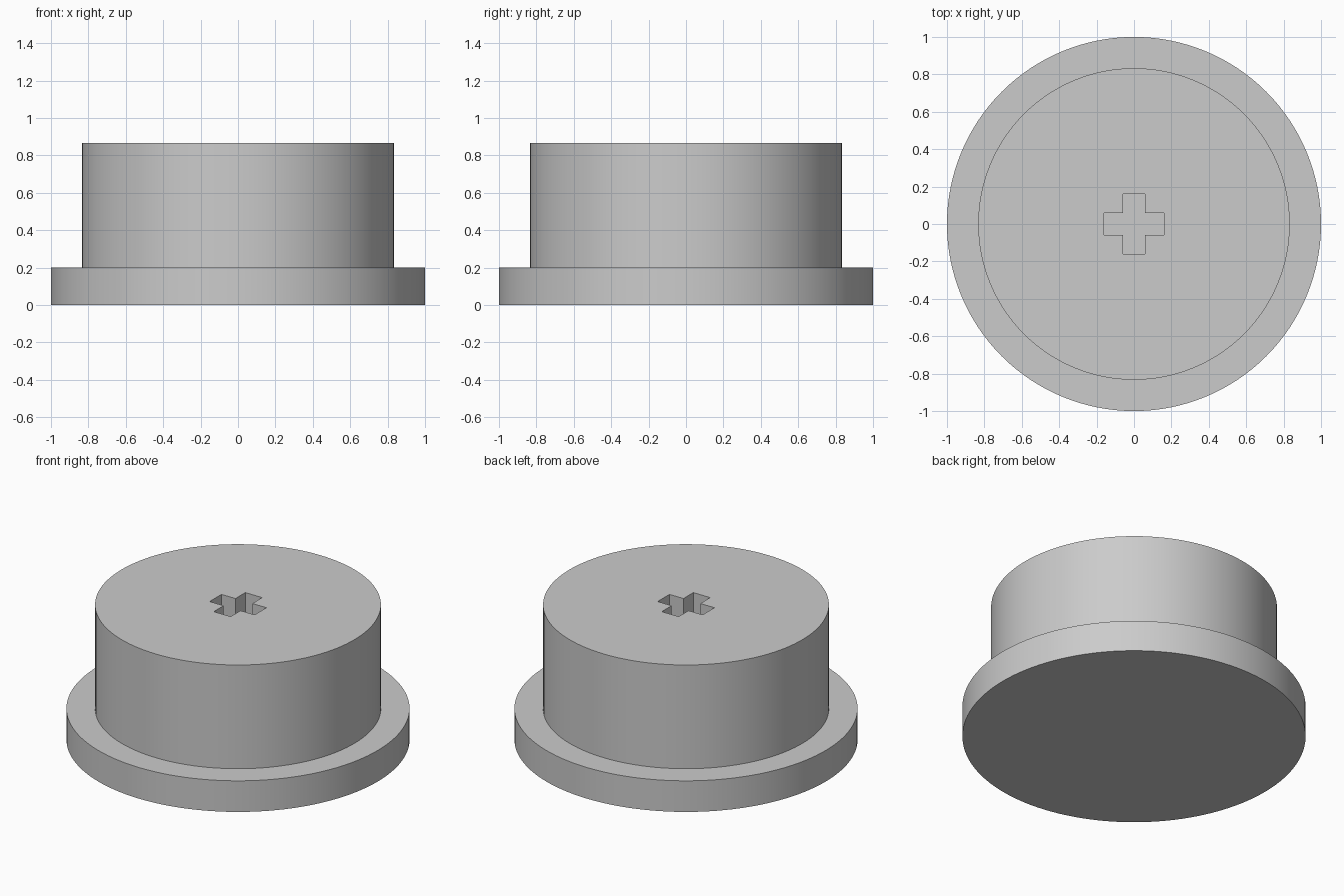
import bpy

old = bpy.data.objects.get("Cube")
if old:
    bpy.data.objects.remove(old, do_unlink=True)

BASE_RADIUS, BASE_TOP = 1.0, 0.2
BODY_RADIUS, BODY_TOP = 0.833, 0.867
ARM_LENGTH, ARM_WIDTH = 0.32, 0.12
SIDES = 128

grey = bpy.data.materials.new("plain grey")
grey.use_nodes = True
colour = (0.6, 0.6, 0.6, 1.0)
grey.diffuse_color = colour
grey.node_tree.nodes["Principled BSDF"].inputs["Base Color"].default_value = colour


def disc(name, radius, bottom, top):
    bpy.ops.mesh.primitive_cylinder_add(
        vertices=SIDES, radius=radius, depth=top - bottom,
        location=(0, 0, (bottom + top) / 2))
    obj = bpy.context.object
    obj.name = name
    obj.data.materials.append(grey)
    return obj


def cross_cutter(name, bottom, top):
    # Outline one arm corner, then turn it through four quarters
    a, w = ARM_LENGTH / 2, ARM_WIDTH / 2
    outline = []
    corner = [(a, -w), (a, w), (w, w)]
    for _ in range(4):
        outline += corner
        corner = [(-y, x) for x, y in corner]
    n = len(outline)
    verts = [(x, y, z) for z in (bottom, top) for x, y in outline]
    faces = [tuple(reversed(range(n))), tuple(range(n, 2 * n))]
    faces += [(i, (i + 1) % n, (i + 1) % n + n, i + n) for i in range(n)]
    mesh = bpy.data.meshes.new(name)
    mesh.from_pydata(verts, [], faces)
    mesh.materials.append(grey)
    obj = bpy.data.objects.new(name, mesh)
    bpy.context.collection.objects.link(obj)
    return obj


# Wide flange and the taller drum standing on it
flange = disc("base_flange", BASE_RADIUS, 0, BASE_TOP)
drum = disc("drum_body", BODY_RADIUS, BASE_TOP, BODY_TOP)

# Cross-shaped axle socket running down to the flange
cutter = cross_cutter("socket_cutter", BASE_TOP - 0.1, BODY_TOP + 0.1)
cut = drum.modifiers.new("axle_socket", "BOOLEAN")
cut.operation = "DIFFERENCE"
cut.solver = "EXACT"
cut.object = cutter
bpy.context.view_layer.objects.active = drum
bpy.ops.object.modifier_apply(modifier=cut.name)
bpy.data.objects.remove(cutter, do_unlink=True)

# Smooth round walls with crisp rims
for part in (flange, drum):
    bpy.ops.object.select_all(action="DESELECT")
    part.select_set(True)
    bpy.context.view_layer.objects.active = part
    bpy.ops.object.shade_smooth_by_angle()
